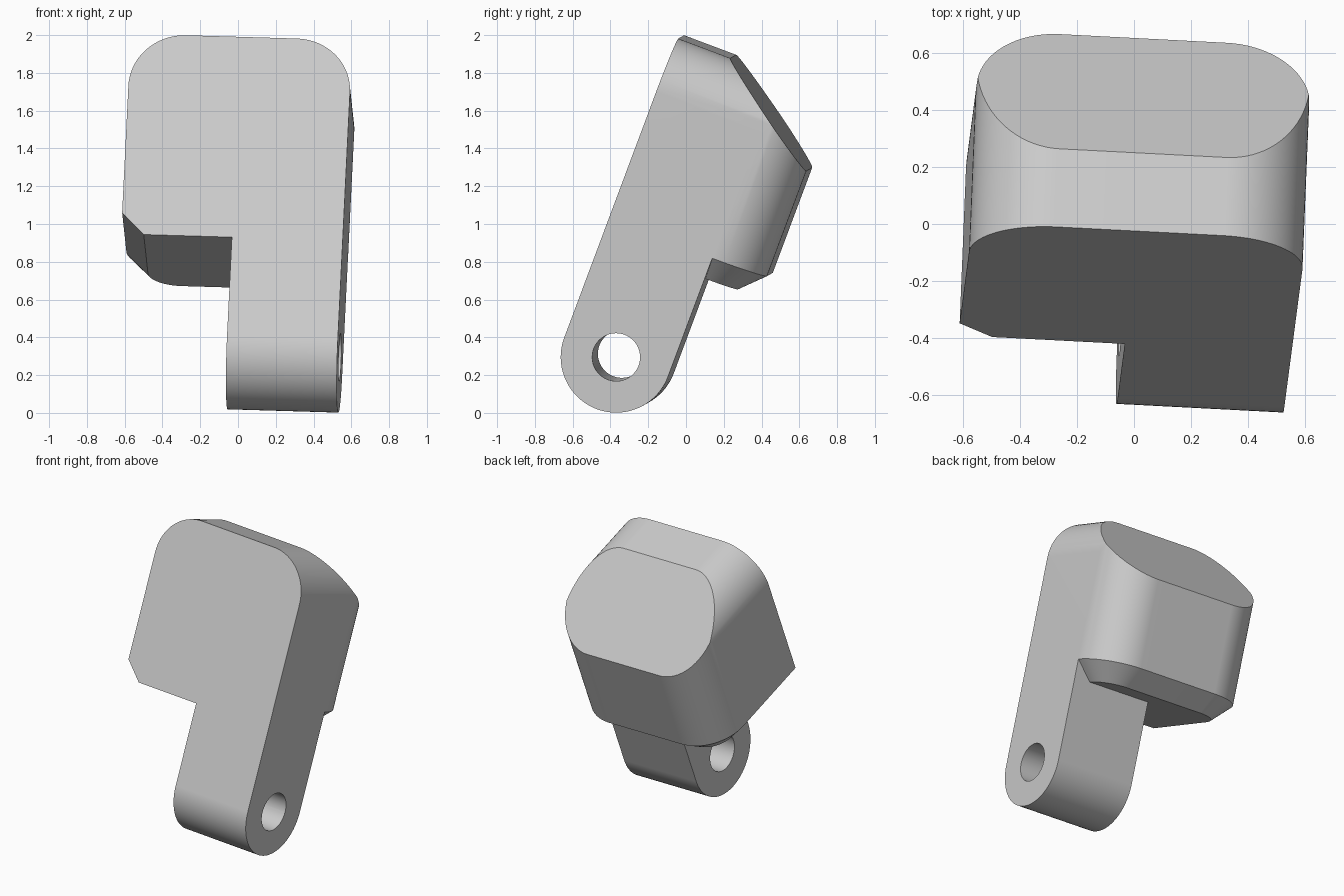
import bpy
import bmesh
from math import sin, cos, pi, radians
from mathutils import Matrix, Vector

cube = bpy.data.objects.get("Cube")
if cube:
    bpy.data.objects.remove(cube, do_unlink=True)

# Sizes: x is width (right face at 0), y is depth, z runs along the arm
WIDTH = 1.175
R = WIDTH / 4           # arm half thickness and corner radius
BOTTOM, CHAMFER, TOP = 0.55, 0.12, 1.683
SLOPE_END = 1.265       # height where the sloped face meets the back

gray = bpy.data.materials.new("light_gray")
gray.use_nodes = True
gray.diffuse_color = (0.6, 0.6, 0.6, 1)
gray.node_tree.nodes["Principled BSDF"].inputs["Base Color"].default_value = (0.6, 0.6, 0.6, 1)


def arc(cx, cy, r, start, end, steps):
    """Points on a circular arc, angles in degrees."""
    angles = [radians(start + (end - start) * i / steps) for i in range(steps + 1)]
    return [(cx + r * cos(a), cy + r * sin(a)) for a in angles]


def rounded_outline(x0, x1, low, high, r):
    """Rectangle whose two upper corners are rounded."""
    return ([(x0, low), (x1, low)]
            + arc(x1 - r, high - r, r, 0, 90, 20)
            + arc(x0 + r, high - r, r, 90, 180, 20))


def loft(name, rings):
    """Closed solid through a list of matching point rings."""
    bm = bmesh.new()
    loops = [[bm.verts.new(p) for p in ring] for ring in rings]
    n = len(loops[0])
    for a, b in zip(loops, loops[1:]):
        for i in range(n):
            j = (i + 1) % n
            bm.faces.new((a[i], a[j], b[j], b[i]))
    bm.faces.new(loops[0][::-1])
    bm.faces.new(loops[-1])
    bmesh.ops.recalc_face_normals(bm, faces=bm.faces)
    mesh = bpy.data.meshes.new(name)
    bm.to_mesh(mesh)
    bm.free()
    obj = bpy.data.objects.new(name, mesh)
    mesh.materials.append(gray)
    bpy.context.collection.objects.link(obj)
    return obj


def combine(obj, tool, operation):
    """Apply a boolean and discard the tool."""
    tool.hide_render = True
    mod = obj.modifiers.new(operation.title(), 'BOOLEAN')
    mod.operation, mod.object, mod.solver = operation, tool, 'EXACT'
    bpy.context.view_layer.objects.active = obj
    bpy.ops.object.modifier_apply(modifier=mod.name)
    bpy.data.objects.remove(tool, do_unlink=True)


# Head: rounded back corners, chamfered lower rim
outer = rounded_outline(-WIDTH, 0, -R, 2 * R, R)
inner = rounded_outline(-WIDTH + CHAMFER, -CHAMFER, -R, 2 * R - CHAMFER, R - CHAMFER)
head = loft("bracket_body", [
    [(x, y, BOTTOM) for x, y in inner],
    [(x, y, BOTTOM + CHAMFER) for x, y in outer],
    [(x, y, TOP + 0.1) for x, y in outer]])

# Rounded upper corners across the width
front = rounded_outline(-WIDTH, 0, 0, TOP, R)
combine(head, loft("front_outline", [[(x, y, z) for x, z in front] for y in (-1, 1)]), 'INTERSECT')

# Sloped face from the middle of the top down to the back
bm = bmesh.new()
bm.from_mesh(head.data)
cut = bmesh.ops.bisect_plane(bm, geom=bm.verts[:] + bm.edges[:] + bm.faces[:],
                             plane_co=(0, 0, TOP), plane_no=(0, TOP - SLOPE_END, 2 * R),
                             clear_outer=True)
rim = [e for e in cut["geom_cut"] if isinstance(e, bmesh.types.BMEdge)]
bmesh.ops.contextual_create(bm, geom=rim)
bmesh.ops.recalc_face_normals(bm, faces=bm.faces)
bm.to_mesh(head.data)
bm.free()

# Arm with a round end, joined flush with the head
side = arc(0, 0, R, 180, 360, 40) + [(R, 0.9), (-R, 0.9)]
combine(head, loft("arm", [[(x, y, z) for y, z in side] for x in (-WIDTH / 2, 0)]), 'UNION')

# Pin hole through the arm
hole = arc(0, 0, 0.127, 0, 360, 48)[:-1]
combine(head, loft("pin_hole", [[(x, y, z) for y, z in hole] for x in (-1, 1)]), 'DIFFERENCE')

# Smooth rounds, crisp edges
head.select_set(True)
bpy.context.view_layer.objects.active = head
bpy.ops.object.shade_smooth_by_angle(angle=radians(25))
weighted = head.modifiers.new("Weighted normals", 'WEIGHTED_NORMAL')
weighted.keep_sharp = True

# Lean the whole part back with a slight twist
up = Vector((0.046, 0.35, 0.936)).normalized()
depth = up.cross(Vector((0.9975, -0.052, -0.03))).normalized()
across = depth.cross(up)
lean = Matrix((across, depth, up)).transposed().to_4x4()
head.matrix_world = Matrix.Translation((0.54, -0.37, 0.295)) @ lean
